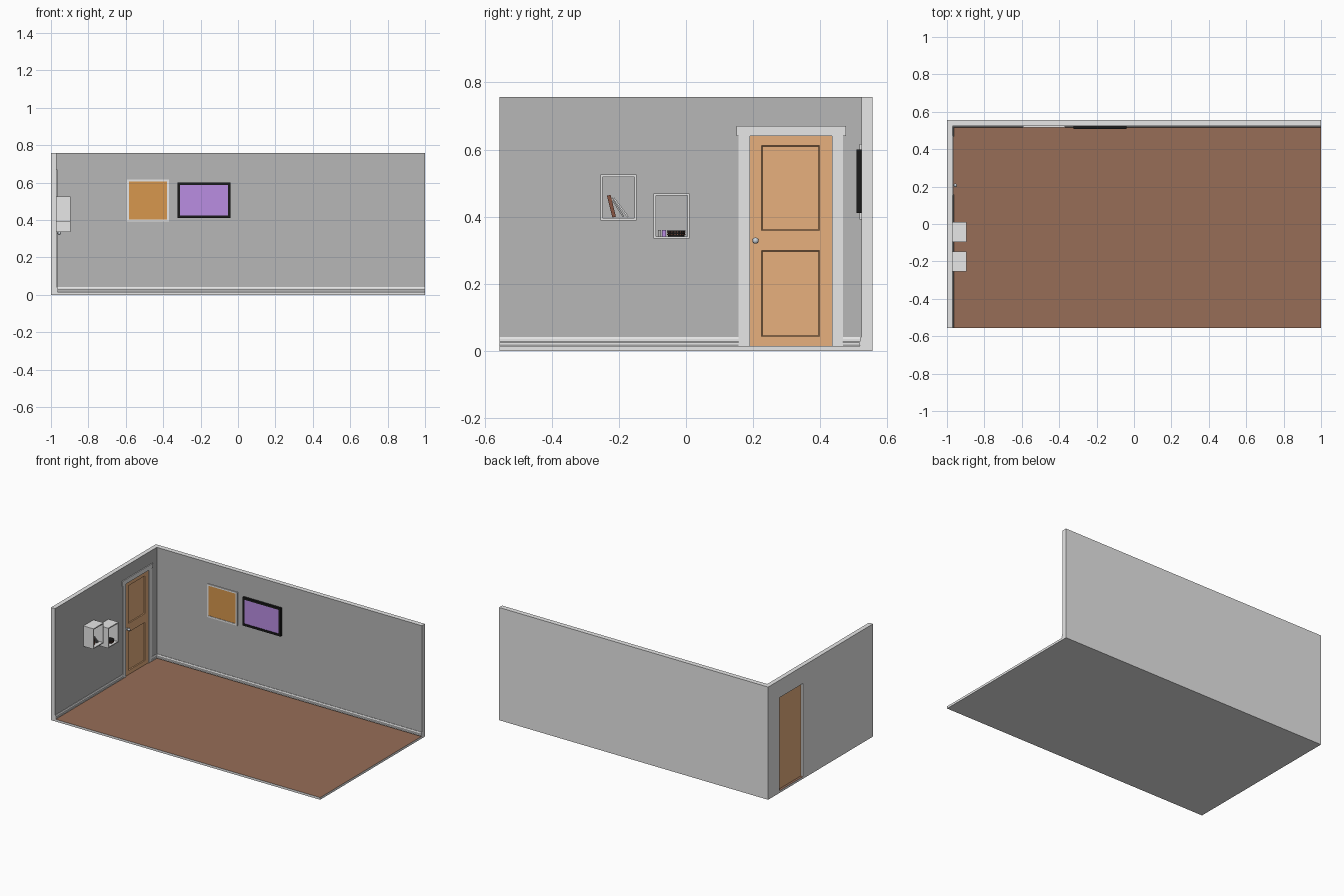
import bpy, bmesh, math
from mathutils import Vector, Matrix

if "Cube" in bpy.data.objects:
    bpy.data.objects.remove(bpy.data.objects["Cube"])


def mat(name, r, g, b):
    m = bpy.data.materials.new(name)
    m.diffuse_color = (r, g, b, 1)
    m.use_nodes = True
    m.node_tree.nodes["Principled BSDF"].inputs["Base Color"].default_value = m.diffuse_color
    return m


WHITE = mat("white_paint", .8, .8, .8)
GREY = mat("grey_plaster", .474, .474, .474)
FLOOR = mat("brown_floor", .309, .155, .095)
DOOR = mat("light_wood", .8, .435, .208)
CORK = mat("cork", .68, .309, .075)
PURPLE = mat("purple", .487, .27, .765)
BLACK = mat("black", .01, .01, .01)
STEEL = mat("steel", .6, .65, .7)
BOOK = mat("brown_cover", .25, .09, .055)

WX, WY, FZ, TOP, HY = -.97, .523, .015, .757, .556   # inner wall planes, floor, wall top, half depth


def finish(name, bm, *mats):
    bmesh.ops.recalc_face_normals(bm, faces=bm.faces)
    me = bpy.data.meshes.new(name)
    bm.to_mesh(me)
    bm.free()
    for m in mats:
        me.materials.append(m)
    ob = bpy.data.objects.new(name, me)
    bpy.context.collection.objects.link(ob)
    return ob


def box(name, x, y, z, m, lean=0):
    """Box from ranges, optionally leaning about x."""
    bm = bmesh.new()
    bmesh.ops.create_cube(bm, size=1)
    bmesh.ops.scale(bm, vec=(x[1] - x[0], y[1] - y[0], z[1] - z[0]), verts=bm.verts)
    bmesh.ops.rotate(bm, matrix=Matrix.Rotation(lean, 3, 'X'), verts=bm.verts)
    bmesh.ops.translate(bm, vec=(sum(x) / 2, sum(y) / 2, sum(z) / 2), verts=bm.verts)
    return finish(name, bm, m)


def prism(name, pts, vec, *mats):
    """Extrude a closed outline along vec."""
    bm = bmesh.new()
    f = bm.faces.new([bm.verts.new(p) for p in pts])
    r = bmesh.ops.extrude_face_region(bm, geom=[f], use_keep_orig=True)
    bmesh.ops.translate(bm, vec=vec, verts=[v for v in r['geom'] if isinstance(v, bmesh.types.BMVert)])
    return finish(name, bm, *mats)


def frame(name, a, b, w, m, to3d, vec):
    """Rectangular ring between corners a and b with bar width w, extruded along vec."""
    def ring(d):
        return [(a[0] + d, a[1] + d), (b[0] - d, a[1] + d), (b[0] - d, b[1] - d), (a[0] + d, b[1] - d)]
    bm = bmesh.new()
    o, i = ([bm.verts.new(to3d(*p)) for p in ring(d)] for d in (0, w))
    fs = [bm.faces.new((o[k], o[(k + 1) % 4], i[(k + 1) % 4], i[k])) for k in range(4)]
    r = bmesh.ops.extrude_face_region(bm, geom=fs, use_keep_orig=True)
    bmesh.ops.translate(bm, vec=vec, verts=[v for v in r['geom'] if isinstance(v, bmesh.types.BMVert)])
    return finish(name, bm, m)


def paint(ob, direction):
    """Second material on faces looking into the room."""
    for p in ob.data.polygons:
        if p.normal.dot(Vector(direction)) > .9:
            p.material_index = 1


# Floor slab and walls: white outside, coloured on the room side
floor = prism("floor", [(-1, -HY, 0), (1, -HY, 0), (1, HY, 0), (-1, HY, 0)], (0, 0, FZ), WHITE, FLOOR)
paint(floor, (0, 0, 1))
back = prism("back_wall", [(-1, WY, FZ), (1, WY, FZ), (1, WY, TOP), (-1, WY, TOP)], (0, HY - WY, 0), WHITE, GREY)
paint(back, (0, -1, 0))
D0, D1, DT = .187, .438, .64   # door opening
outline = [(-HY, FZ), (D0, FZ), (D0, DT), (D1, DT), (D1, FZ), (WY, FZ), (WY, TOP), (-HY, TOP)]
left = prism("left_wall", [(-1, y, z) for y, z in outline], (1 + WX, 0, 0), WHITE, GREY)
paint(left, (1, 0, 0))

# Door leaf with two sunken panels
bm = bmesh.new()
ys, zs = [D0, .225, .398, D1], [FZ, .043, .30, .359, .612, DT]
g = [[bm.verts.new((WX - .001, y, z)) for y in ys] for z in zs]
panels, faces = [], []
for j in range(5):
    for i in range(3):
        f = bm.faces.new((g[j][i], g[j][i + 1], g[j + 1][i + 1], g[j + 1][i]))
        faces.append(f)
        if i == 1 and j in (1, 3):
            panels.append(f)
r = bmesh.ops.extrude_face_region(bm, geom=faces, use_keep_orig=True)
bmesh.ops.translate(bm, vec=(-.013, 0, 0), verts=[v for v in r['geom'] if isinstance(v, bmesh.types.BMVert)])
bmesh.ops.recalc_face_normals(bm, faces=bm.faces)
bmesh.ops.inset_individual(bm, faces=panels, thickness=.004, depth=-.005)
finish("door", bm, DOOR)

# Door casing and header
for n, y0, y1 in (("left", .157, D0 + .003), ("right", D1 - .003, .468)):
    box("door_casing_" + n, (WX, WX + .004), (y0, y1), (FZ, DT), WHITE)
box("door_header", (WX, WX + .006), (.15, .476), (DT, .67), WHITE)

# Door knob: rose, neck and ball in one turned profile
bm = bmesh.new()
prof = [(0, 0), (.008, 0), (.008, .002), (.003, .004), (.003, .009)]
prof += [(.0095 * math.sin(a), .016 - .0085 * math.cos(a)) for a in [math.radians(d) for d in range(40, 181, 20)]]
vs = [bm.verts.new((WX - .001 + h, .207 + q, .329)) for q, h in prof]
es = [bm.edges.new(e) for e in zip(vs, vs[1:])]
bmesh.ops.spin(bm, geom=vs + es, cent=(WX, .207, .329), axis=(1, 0, 0), angle=math.tau, steps=20)
bmesh.ops.remove_doubles(bm, verts=bm.verts, dist=1e-5)
knob = finish("door_knob", bm, STEEL)
bpy.context.view_layer.objects.active = knob
knob.select_set(True)
bpy.ops.object.shade_smooth_by_angle(angle=math.radians(40))

# Moulded skirting boards
skirt = [(0, .015), (.005, .015), (.008, .02), (.008, .025), (.005, .029), (.005, .036), (.003, .042), (0, .042)]
prism("skirting_back", [(WX, WY - d, z) for d, z in skirt], (1 - WX, 0, 0), WHITE)
for n, y0, y1 in (("long", -HY, .157), ("short", .468, WY)):
    prism("skirting_left_" + n, [(WX + d, y0, z) for d, z in skirt], (0, y1 - y0, 0), WHITE)

# Wall pictures on the back wall
def on_back(x, z):
    return (x, WY, z)


frame("cork_board_frame", (-.593, .392), (-.368, .616), .011, WHITE, on_back, (0, -.006, 0))
box("cork_board", (-.583, -.378), (WY - .003, WY), (.402, .606), CORK)
frame("screen_frame", (-.323, .411), (-.04, .601), .014, BLACK, on_back, (0, -.015, 0))
box("screen", (-.311, -.052), (WY - .011, WY), (.423, .589), PURPLE)

# Open box shelves on the left wall
for n, a, b in (("upper", (-.255, .389), (-.147, .526)), ("lower", (-.097, .335), (.011, .47))):
    frame("box_shelf_" + n, a, b, .007, WHITE, lambda y, z: (WX, y, z), (.074, 0, 0))


# Leaning books in the upper shelf
def leaning(name, foot, tip, t, m):
    (y0, z0), (y1, z1) = foot, tip
    cy, cz, h = (y0 + y1) / 2, (z0 + z1) / 2, math.hypot(y1 - y0, z1 - z0)
    box(name, (WX + .005, WX + .055), (cy - t / 2, cy + t / 2), (cz - h / 2, cz + h / 2), m,
        math.atan2(y0 - y1, z1 - z0))


leaning("book_brown", (-.214, .399), (-.230, .464), .011, BOOK)
leaning("book_white", (-.173, .400), (-.216, .456), .005, WHITE)
leaning("book_grey", (-.186, .400), (-.222, .456), .005, GREY)

# Small items in the lower shelf
box("small_box_grey", (WX + .01, WX + .05), (-.084, -.074), (.342, .36), GREY)
box("small_box_purple", (WX + .01, WX + .05), (-.072, -.06), (.342, .36), PURPLE)
bm = bmesh.new()
bmesh.ops.create_cone(bm, cap_ends=True, segments=20, radius1=.024, radius2=.027, depth=.017,
                      matrix=Matrix.Translation((WX + .037, -.029, .3505)))
finish("round_basket", bm, BLACK)

# Brown studs around the basket
bm = bmesh.new()
for k in range(20):
    for z in (.347, .354):
        a = math.tau * (k + .5) / 20
        m = Matrix.Translation((WX + .037 + .0255 * math.cos(a), -.029 + .0255 * math.sin(a), z))
        bmesh.ops.create_cube(bm, size=.003, matrix=m @ Matrix.Rotation(a, 4, 'Z'))
finish("basket_studs", bm, BOOK)
